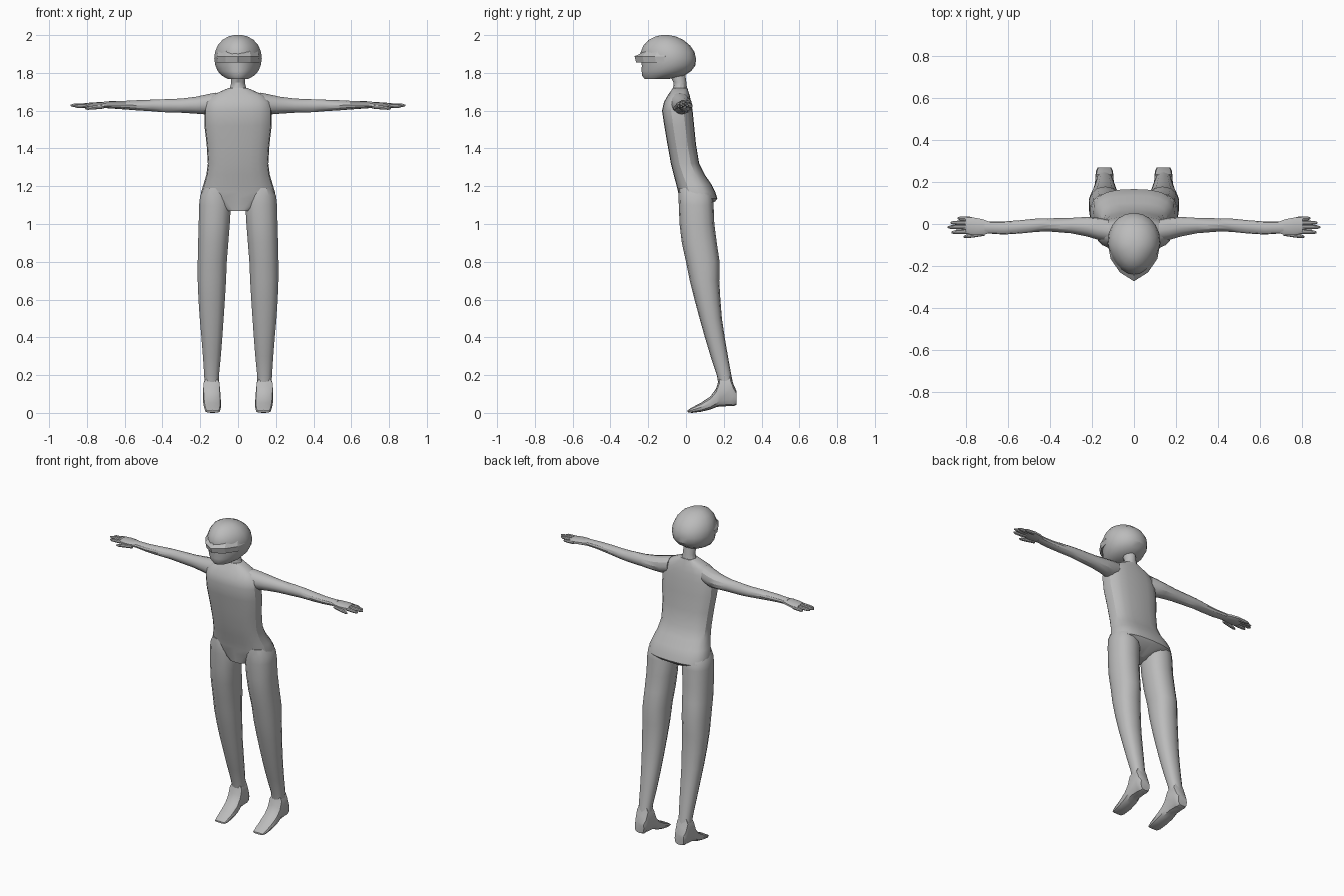
import bpy, bmesh, math
from mathutils import Vector

skin = bpy.data.materials.new("plain grey")
skin.diffuse_color = (0.5, 0.5, 0.5, 1)


def finish(name, bm, mirror=False, angle=30):
    bmesh.ops.recalc_face_normals(bm, faces=bm.faces)
    me = bpy.data.meshes.new(name)
    bm.to_mesh(me)
    bm.free()
    me.materials.append(skin)
    ob = bpy.data.objects.new(name, me)
    bpy.context.collection.objects.link(ob)
    if mirror:
        ob.modifiers.new("mirror", 'MIRROR').use_mirror_merge = False
    bpy.context.view_layer.objects.active = ob
    ob.select_set(True)
    bpy.ops.object.shade_smooth_by_angle(angle=math.radians(angle))
    ob.select_set(False)
    return ob


def loft(name, axis, rows, n=12, power=2.0, mirror=False, point=0.0, angle=30):
    """Rows: position along axis, then low/high on each of the two other axes.
    point narrows the low side of the second range into a tip."""
    bm = bmesh.new()
    rings = []
    others = [i for i in range(3) if i != axis]
    for p, a0, a1, b0, b1 in rows:
        ring = []
        for k in range(n):
            t = 2 * math.pi * k / n - math.pi / 2
            c, s = math.cos(t), math.sin(t)
            u = math.copysign(abs(c) ** (2 / power), c)
            v = math.copysign(abs(s) ** (2 / power), s)
            if s < 0:
                u *= 1 - point * abs(s)
            co = Vector()
            co[axis] = p
            co[others[0]] = (a0 + a1) / 2 + u * (a1 - a0) / 2
            co[others[1]] = (b0 + b1) / 2 + v * (b1 - b0) / 2
            ring.append(bm.verts.new(co))
        rings.append(ring)
    for r, q in zip(rings, rings[1:]):
        for k in range(n):
            bm.faces.new((r[k], r[(k + 1) % n], q[(k + 1) % n], q[k]))
    bm.faces.new(rings[0])
    bm.faces.new(rings[-1])
    return finish(name, bm, mirror, angle)


def sym(rows):
    return [(z, -w, w, y0, y1) for z, w, y0, y1 in rows]


# Torso from crotch to neck base
loft("torso", 2, sym([
    (1.07, .06, -.025, .07), (1.12, .15, -.033, .155), (1.135, .195, -.036, .166),
    (1.17, .195, -.042, .155), (1.21, .183, -.052, .135), (1.26, .168, -.065, .10),
    (1.32, .16, -.08, .07), (1.42, .166, -.098, .053), (1.52, .178, -.115, .043),
    (1.60, .178, -.127, .035), (1.645, .17, -.117, .027), (1.68, .14, -.097, .02),
    (1.705, .085, -.08, .012), (1.72, .05, -.07, .008)]), 20, 2.6)

# Neck
loft("neck", 2, sym([(1.69, .055, -.08, .012), (1.72, .043, -.068, .005),
                     (1.75, .036, -.066, .002), (1.83, .04, -.11, -.01)]), 12)

# Helmet shaped head, narrowing to the front
loft("head", 2, sym([
    (1.768, .055, -.22, -.09), (1.785, .085, -.232, -.01), (1.81, .108, -.235, .028),
    (1.84, .120, -.234, .05), (1.875, .126, -.238, .053), (1.91, .122, -.24, .045),
    (1.945, .108, -.225, .022), (1.975, .082, -.198, -.015), (1.993, .05, -.162, -.055),
    (2.0, .02, -.128, -.09)]), 20, 2.1, point=.22)

# Pointed visor with a dipped brow
bm = bmesh.new()
outline = [(-.118, -.11), (-.108, -.165), (-.065, -.23), (0, -.272),
           (.065, -.23), (.108, -.165), (.118, -.11)]
brow = [1.90, 1.918, 1.918, 1.90, 1.918, 1.918, 1.90]
low = [bm.verts.new((x, y * .97, 1.855)) for x, y in outline]
mid = [bm.verts.new((x * 1.03, y, 1.888)) for x, y in outline]
top = [bm.verts.new((x * .95, y * .9, z)) for (x, y), z in zip(outline, brow)]
for a, b in ((low, mid), (mid, top)):
    for k in range(6):
        bm.faces.new((a[k], a[k + 1], b[k + 1], b[k]))
bm.faces.new(low)
bm.faces.new(top)
bm.faces.new((low[0], mid[0], top[0], top[-1], mid[-1], low[-1]))
finish("visor", bm, angle=20)

# Arms
loft("arm", 0, [
    (.12, -.085, .02, 1.59, 1.695), (.17, -.075, .03, 1.58, 1.685),
    (.22, -.06, .034, 1.584, 1.674), (.30, -.044, .029, 1.589, 1.664),
    (.40, -.036, .027, 1.592, 1.660), (.46, -.037, .026, 1.597, 1.658),
    (.54, -.045, .018, 1.602, 1.655), (.62, -.05, .012, 1.608, 1.651),
    (.68, -.046, .012, 1.612, 1.650), (.71, -.046, .014, 1.614, 1.648)], 12, mirror=True)

# Palms
loft("palm", 0, [
    (.69, -.044, .013, 1.616, 1.646), (.72, -.055, .024, 1.615, 1.646),
    (.76, -.055, .032, 1.614, 1.644), (.80, -.046, .03, 1.615, 1.641)], 10, 2.5, mirror=True)

# Fingers and thumb: start x, y, z and end x, y, z
fingers = {"thumb": (.71, -.045, 1.622, .81, -.061, 1.612),
           "index_finger": (.78, -.036, 1.627, .868, -.040, 1.624),
           "middle_finger": (.78, -.015, 1.629, .886, -.015, 1.628),
           "ring_finger": (.78, .005, 1.628, .872, .006, 1.627),
           "little_finger": (.77, .023, 1.625, .838, .027, 1.622)}
for name, (x0, y0, z0, x1, y1, z1) in fingers.items():
    rows = []
    for f, r in ((0, .011), (.5, .0105), (.85, .009), (1, .004)):
        x, y, z = x0 + (x1 - x0) * f, y0 + (y1 - y0) * f, z0 + (z1 - z0) * f
        rows.append((x, y - r, y + r, z - r, z + r))
    loft(name, 0, rows, 8, mirror=True)

# Legs
loft("leg", 2, [
    (.15, .10, .178, .172, .25), (.20, .10, .180, .163, .24), (.30, .09, .187, .13, .222),
    (.40, .082, .195, .10, .205), (.50, .075, .204, .072, .19), (.60, .068, .211, .045, .182),
    (.70, .062, .215, .02, .176), (.80, .058, .215, .0, .178), (.90, .05, .213, -.022, .163),
    (1.0, .042, .210, -.034, .150), (1.10, .036, .208, -.038, .146),
    (1.15, .045, .202, -.04, .14), (1.19, .07, .18, -.035, .11)], 14, 2.3, mirror=True)

# Feet
loft("foot", 1, [
    (.008, .100, .168, .004, .014), (.03, .094, .175, .0, .028), (.08, .09, .180, .006, .054),
    (.13, .09, .184, .018, .088), (.16, .092, .186, .03, .13), (.178, .094, .186, .034, .19),
    (.235, .098, .182, .036, .205), (.252, .10, .180, .036, .15),
    (.268, .108, .172, .044, .115)], 12, 2.8, mirror=True)
